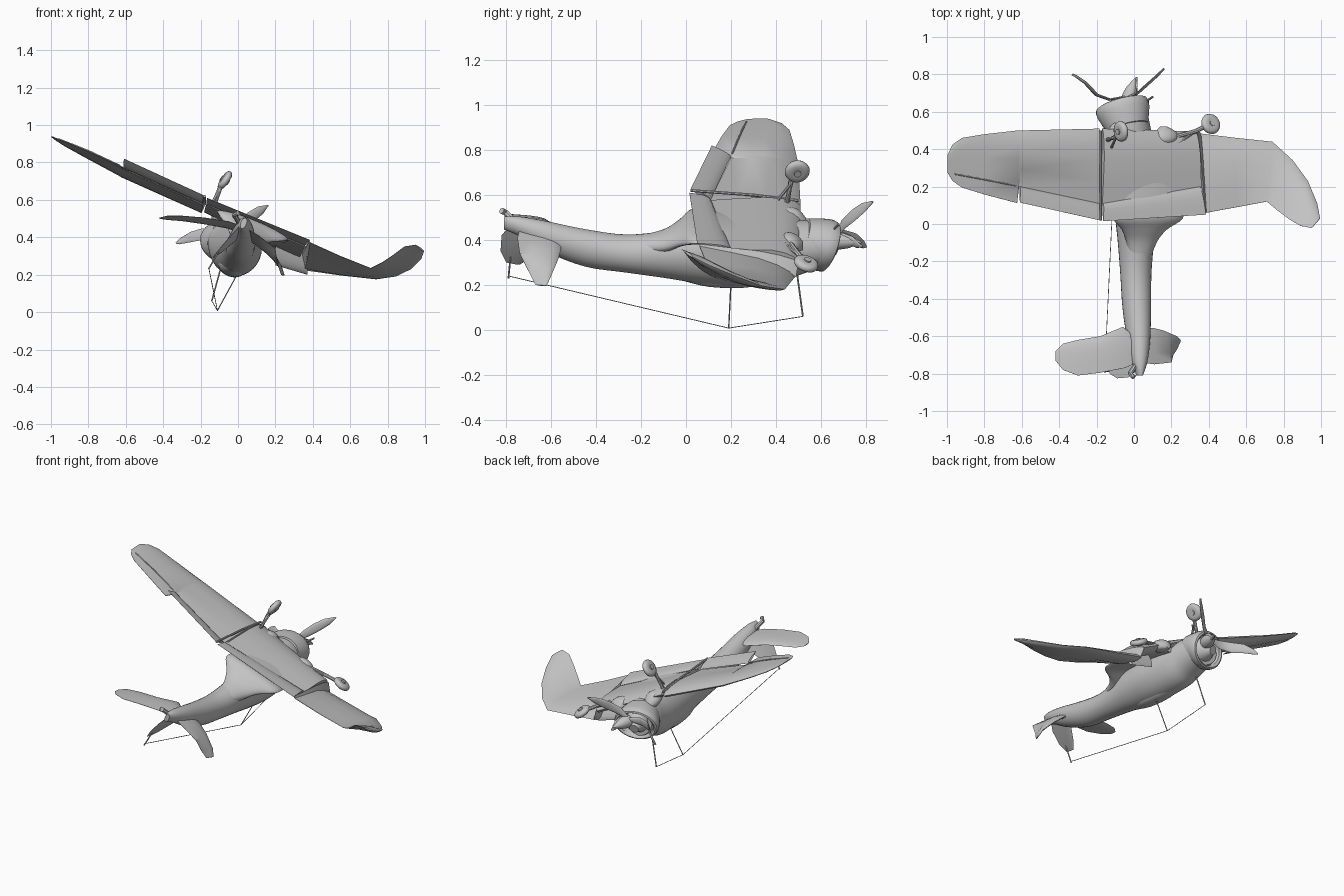
import bpy, bmesh, math
from mathutils import Vector

grey = bpy.data.materials.new("airframe grey")
grey.diffuse_color = (0.55, 0.55, 0.55, 1)
ROLL = math.radians(-22)  # the inverted airframe leans to one side


def finish(name, bm, smooth=True):
    bmesh.ops.recalc_face_normals(bm, faces=bm.faces[:])
    me = bpy.data.meshes.new(name)
    bm.to_mesh(me)
    bm.free()
    me.materials.append(grey)
    ob = bpy.data.objects.new(name, me)
    bpy.context.collection.objects.link(ob)
    if smooth:
        bpy.ops.object.select_all(action='DESELECT')
        ob.select_set(True)
        bpy.context.view_layer.objects.active = ob
        bpy.ops.object.shade_smooth_by_angle(angle=math.radians(40))
    return ob


def skin(name, rings, cap=True):
    """Bridge closed rings of points into one skin."""
    bm = bmesh.new()
    vs = [[bm.verts.new(p) for p in r] for r in rings]
    n = len(vs[0])
    for a, b in zip(vs, vs[1:]):
        for i in range(n):
            bm.faces.new((a[i], a[(i + 1) % n], b[(i + 1) % n], b[i]))
    if cap:
        bm.faces.new(vs[0])
        bm.faces.new(vs[-1])
    return finish(name, bm)


def ellipse(c, u, v, n=28):
    return [Vector(c) + u * math.cos(2 * math.pi * i / n) + v * math.sin(2 * math.pi * i / n)
            for i in range(n)]


def body(name, secs):
    """Rolled elliptical sections along y: (y, x, z, half width, half height)."""
    u = Vector((math.cos(ROLL), 0, math.sin(ROLL)))
    v = Vector((-math.sin(ROLL), 0, math.cos(ROLL)))
    # smooth interpolation between the stations
    fine = []
    for i in range(len(secs) - 1):
        p = [Vector(secs[max(0, min(len(secs) - 1, i + k))]) for k in (-1, 0, 1, 2)]
        for t in (0, .25, .5, .75):
            fine.append(p[1] + (p[2] - p[0]) * .5 * t
                        + (p[0] - p[1] * 2.5 + p[2] * 2 - p[3] * .5) * t * t
                        + (-p[0] + p[1] * 3 - p[2] * 3 + p[3]) * .5 * t ** 3)
    fine.append(Vector(secs[-1]))
    skin(name, [ellipse((s[1], s[0], s[2]), u * s[3], v * s[4]) for s in fine])


def turned(name, base, axis, profile, squash=1):
    """Surface of revolution: (distance along axis, radius)."""
    a = Vector(axis).normalized()
    u = a.cross(Vector((0, .3, 1))).normalized()
    v = a.cross(u) * squash
    skin(name, [ellipse(Vector(base) + a * d, u * r, v * r) for d, r in profile])


def foil(name, stations, up):
    """Lofted aerofoil: (leading point, trailing point, thickness)."""
    shape = [(0, 0), (.06, .28), (.2, .46), (.4, .5), (.7, .28), (1, .03)]
    shape += [(f, -h) for f, h in shape[:0:-1]]
    up = Vector(up).normalized()
    skin(name, [[Vector(le).lerp(Vector(te), f) + up * h * t for f, h in shape]
                for le, te, t in stations])


def rod(name, pts, r, n=8):
    rings = []
    pts = [Vector(p) for p in pts]
    for i, p in enumerate(pts):
        d = (pts[min(i + 1, len(pts) - 1)] - pts[max(i - 1, 0)]).normalized()
        u = d.cross(Vector((.35, .2, .9))).normalized()
        rings.append(ellipse(p, u * r, d.cross(u) * r, n))
    skin(name, rings)


# Fuselage, belly upward, nose toward +y
body("fuselage", [(-.81, .03, .475, .015, .03), (-.74, .03, .46, .04, .045),
                  (-.62, .025, .415, .06, .07), (-.45, .015, .365, .075, .085),
                  (-.27, .01, .34, .083, .085), (-.1, .01, .335, .095, .105),
                  (.05, .01, .335, .11, .13), (.22, .0, .33, .125, .14),
                  (.4, -.02, .34, .13, .138), (.5, -.035, .365, .128, .122), (.6, -.045, .38, .12, .1)])
body("wing_root_fillet", [(-.22, .03, .375, .05, .04), (-.1, .04, .395, .085, .045),
                          (-.03, .055, .43, .13, .04), (.03, .075, .46, .2, .033),
                          (.12, .08, .455, .2, .03), (.3, .08, .435, .17, .03), (.47, .05, .42, .12, .035)])
body("canopy", [(-.02, -.02, .26, .04, .04), (.1, -.03, .245, .07, .05),
                (.25, -.035, .245, .075, .055), (.4, -.04, .26, .06, .05)])

# Crushed engine cowling with an open lip, engine and spinner
AXIS = (-.25, .9, -.3)
turned("cowling", (-.045, .56, .395), AXIS,
       [(-.05, .11), (0, .13), (.04, .142), (.065, .146), (.085, .14), (.09, .128), (.08, .115),
        (.04, .108), (.03, .03)], .82)
turned("engine", (-.045, .56, .395), AXIS, [(.02, .08), (.065, .075), (.09, .05), (.12, .03)])
turned("spinner", (-.03, .66, .40), (.3, 1, -.1),
       [(0, .04), (.03, .04), (.07, .03), (.1, .015), (.125, .003)])


# Bent propeller blades: spine points with half widths across the chord
def blade(name, pts, chord):
    c = Vector(chord).normalized()
    rings = []
    for i, (x, y, z, w) in enumerate(pts):
        a = Vector(pts[max(i - 1, 0)][:3])
        b = Vector(pts[min(i + 1, len(pts) - 1)][:3])
        rings.append(ellipse((x, y, z), c * w, (b - a).cross(c).normalized() * .006, 12))
    skin(name, rings)


blade("propeller_blade_left", [(-.05, .68, .42, .012), (-.13, .665, .42, .028), (-.2, .69, .415, .034),
                               (-.26, .755, .40, .03), (-.31, .79, .38, .018), (-.33, .80, .37, .004)], (.25, .1, 1))
blade("propeller_blade_right", [(-.03, .68, .43, .012), (.02, .70, .47, .025), (.07, .745, .51, .03),
                                (.12, .79, .545, .025), (.16, .83, .57, .004)], (-.6, -.3, .8))
blade("propeller_blade_low", [(-.03, .68, .40, .012), (0, .70, .41, .025),
                              (.01, .75, .39, .028), (.015, .785, .37, .004)], (.3, -.3, .9))

# Wing: centre section, intact left panel, broken right panel
UP = (.38, .05, .92)
foil("wing_centre", [((-.17, .51, .555), (-.17, .1, .575), .06),
                     ((.33, .495, .305), (.36, .19, .352), .07)], UP)
foil("centre_flap", [((-.165, .11, .58), (-.165, .015, .61), .02),
                     ((.355, .2, .36), (.385, .05, .385), .02)], UP)
foil("wing_left", [((-.185, .51, .55), (-.185, .105, .575), .06),
                   ((-.615, .5, .733), (-.615, .2, .763), .045),
                   ((-.625, .5, .737), (-.625, .112, .78), .045),
                   ((-.8, .48, .825), (-.8, .158, .86), .03),
                   ((-.92, .46, .89), (-.92, .195, .91), .022),
                   ((-.97, .425, .92), (-.97, .23, .927), .014),
                   ((-.997, .37, .938), (-.997, .275, .938), .006)], UP)
foil("left_flap", [((-.185, .11, .58), (-.185, .02, .625), .018),
                   ((-.61, .2, .77), (-.61, .115, .82), .016)], UP)
# Aileron hinge line
rod("aileron_hinge", [(-.63, .205, .783), (-.8, .238, .863), (-.96, .268, .926)], .004)
foil("wing_right_broken", [((.345, .485, .235), (.385, .06, .372), .07),
                           ((.55, .46, .205), (.55, .09, .298), .055),
                           ((.74, .44, .18), (.71, .12, .235), .03),
                           ((.85, .34, .195), (.77, .07, .265), .03),
                           ((.93, .23, .235), (.83, .025, .305), .035),
                           ((.98, .11, .285), (.89, -.01, .35), .035),
                           ((.995, .03, .325), (.95, -.022, .36), .012)], (-.1, .15, 1))
# Torn spar and rib at the break
foil("torn_spar", [((.2, .41, .25), (.2, .37, .37), .02),
                   ((.37, .42, .2), (.37, .34, .31), .02)], (.1, -.9, -.3))
foil("torn_rib", [((.335, .5, .30), (.38, .06, .38), .04), ((.355, .49, .235), (.388, .06, .37), .04)], UP)
rod("wing_joint_rib", [(-.178, .5, .575), (-.178, .3, .6), (-.178, .02, .62)], .007)

# Tail surfaces
foil("stabilizer_left", [((.02, -.61, .43), (.02, -.74, .46), .03),
                         ((-.06, -.55, .455), (-.05, -.77, .485), .03),
                         ((-.18, -.6, .475), (-.18, -.795, .505), .025),
                         ((-.3, -.62, .49), (-.3, -.81, .515), .018),
                         ((-.38, -.64, .495), (-.38, -.78, .515), .012),
                         ((-.42, -.68, .50), (-.42, -.73, .505), .004)], (.1, .15, 1))
foil("stabilizer_right_folded", [((.04, -.56, .40), (.04, -.74, .45), .03),
                                 ((.1, -.555, .36), (.11, -.75, .41), .03),
                                 ((.16, -.57, .31), (.2, -.74, .34), .025),
                                 ((.23, -.6, .24), (.21, -.7, .26), .018),
                                 ((.25, -.62, .195), (.23, -.67, .2), .006)], (.8, .1, .5))
foil("fin_and_rudder", [((.03, -.58, .42), (.03, -.77, .48), .025),
                        ((-.03, -.64, .37), (-.03, -.82, .42), .022),
                        ((-.09, -.69, .32), (-.09, -.825, .35), .016),
                        ((-.13, -.74, .29), (-.13, -.8, .3), .005)], (.75, .2, -.6))
rod("tail_post", [(.03, -.72, .44), (-.02, -.8, .52), (.0, -.82, .53)], .014)


# Landing gear: wheel, hub, bent leg, brace
def gear(side, wheel, root, axis):
    w, r, a = Vector(wheel), Vector(root), Vector(axis).normalized()
    turned("wheel_" + side, w - a * .018, a,
           [(0, .025), (0, .04), (.007, .052), (.018, .056), (.029, .052), (.036, .04), (.036, .025)])
    turned("wheel_hub_" + side, w - a * .024, a, [(0, .016), (.048, .016)])
    rod("gear_leg_" + side, [r, r.lerp(w, .6) + Vector((0, -.01, .01)), w], .012)
    rod("gear_brace_" + side, [r + Vector((.02, -.04, .01)), r.lerp(w, .75)], .007)


gear("left", (-.07, .495, .705), (-.14, .45, .57), (.8, .1, -.55))
gear("right", (.41, .535, .295), (.2, .46, .39), (.5, .3, .8))
body("gear_bay_left", [(.41, -.09, .5, .02, .02), (.45, -.09, .505, .05, .04),
                       (.5, -.09, .49, .05, .045), (.54, -.09, .47, .02, .02)])
body("gear_bay_right", [(.41, .16, .39, .03, .02), (.45, .17, .39, .065, .04),
                        (.49, .17, .385, .06, .035), (.52, .16, .375, .02, .02)])

# Aerial masts and wire beneath
rod("rear_mast", [(0, .2, .21), (-.11, .19, .008)], .003)
rod("front_mast", [(-.08, .49, .28), (-.14, .52, .06)], .004)
rod("aerial_wire_long", [(-.157, -.79, .24), (-.11, .19, .008)], .002)
rod("aerial_wire_short", [(-.11, .19, .008), (-.14, .52, .06)], .002)
rod("rudder_wire_post", [(-.1, -.78, .33), (-.157, -.79, .23)], .004)
rod("wing_probe", [(.07, .66, .45), (.1, .68, .47)], .006)
